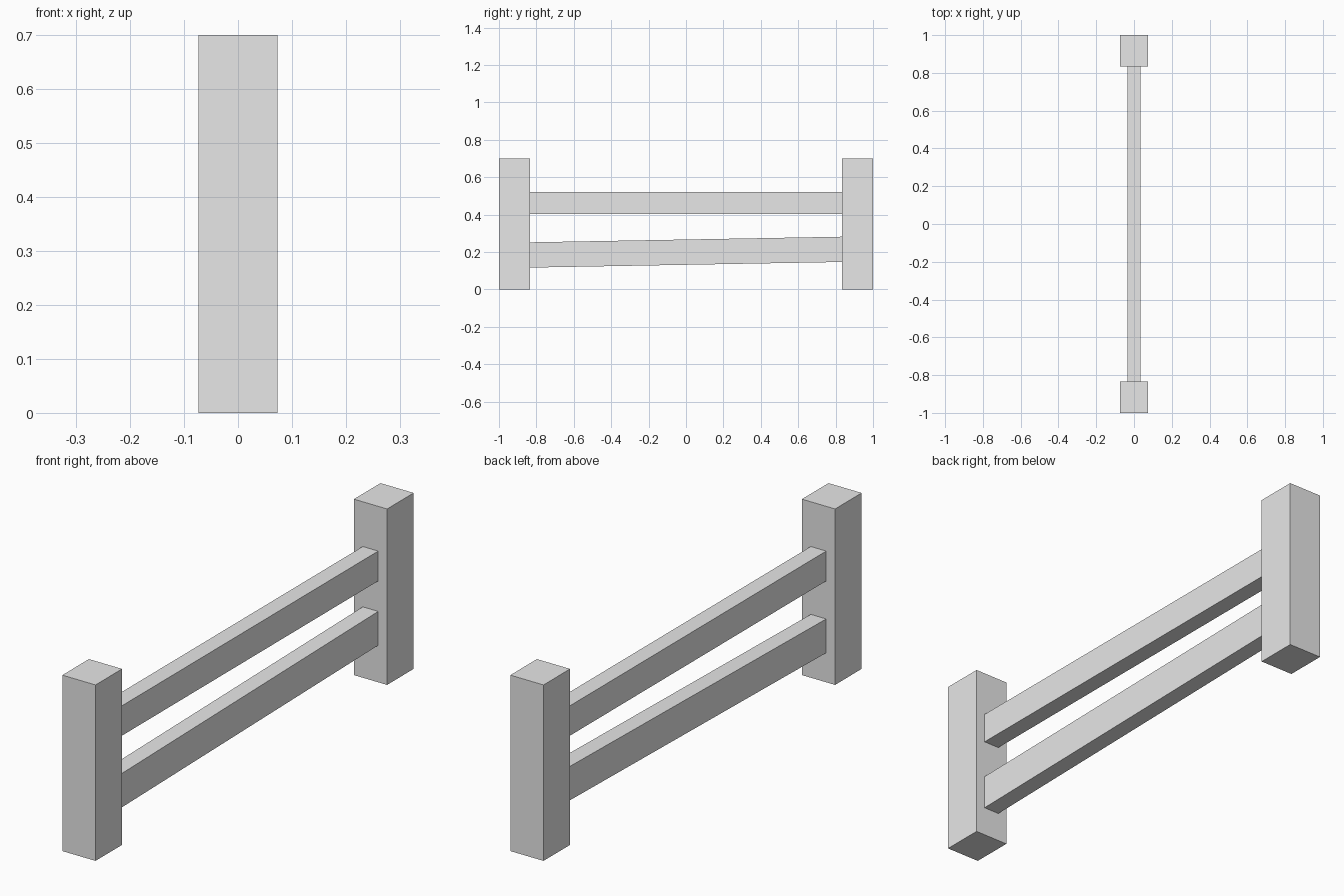
import bpy
import bmesh

cube = bpy.data.objects.get("Cube")
if cube:
    bpy.data.objects.remove(cube, do_unlink=True)

# Single plain grey
grey = bpy.data.materials.new("light_grey")
grey.use_nodes = True
colour = (0.8, 0.8, 0.8, 1)
grey.diffuse_color = colour
grey.node_tree.nodes["Principled BSDF"].inputs["Base Color"].default_value = colour

POST_HALF_WIDTH = 0.073
POST_INNER = 0.833
POST_HEIGHT = 0.7
RAIL_HALF_WIDTH = 0.034


def beam(name, half_width, y_range, z_range, rise=0):
    """Box along y whose far end is lifted by rise."""
    bm = bmesh.new()
    bmesh.ops.create_cube(bm, size=1)
    for v in bm.verts:
        far = v.co.y > 0
        v.co.x *= 2 * half_width
        v.co.y = y_range[far]
        v.co.z = z_range[v.co.z > 0] + rise * far
    mesh = bpy.data.meshes.new(name)
    bm.to_mesh(mesh)
    bm.free()
    mesh.materials.append(grey)
    obj = bpy.data.objects.new(name, mesh)
    bpy.context.collection.objects.link(obj)
    return obj


# Posts at both ends
beam("front_post", POST_HALF_WIDTH, (-1, -POST_INNER), (0, POST_HEIGHT))
beam("back_post", POST_HALF_WIDTH, (POST_INNER, 1), (0, POST_HEIGHT))

# Level upper rail and slightly sloping lower rail
span = (-POST_INNER, POST_INNER)
beam("upper_rail", RAIL_HALF_WIDTH, span, (0.403, 0.522))
beam("lower_rail", RAIL_HALF_WIDTH, span, (0.117, 0.252), rise=0.03)
